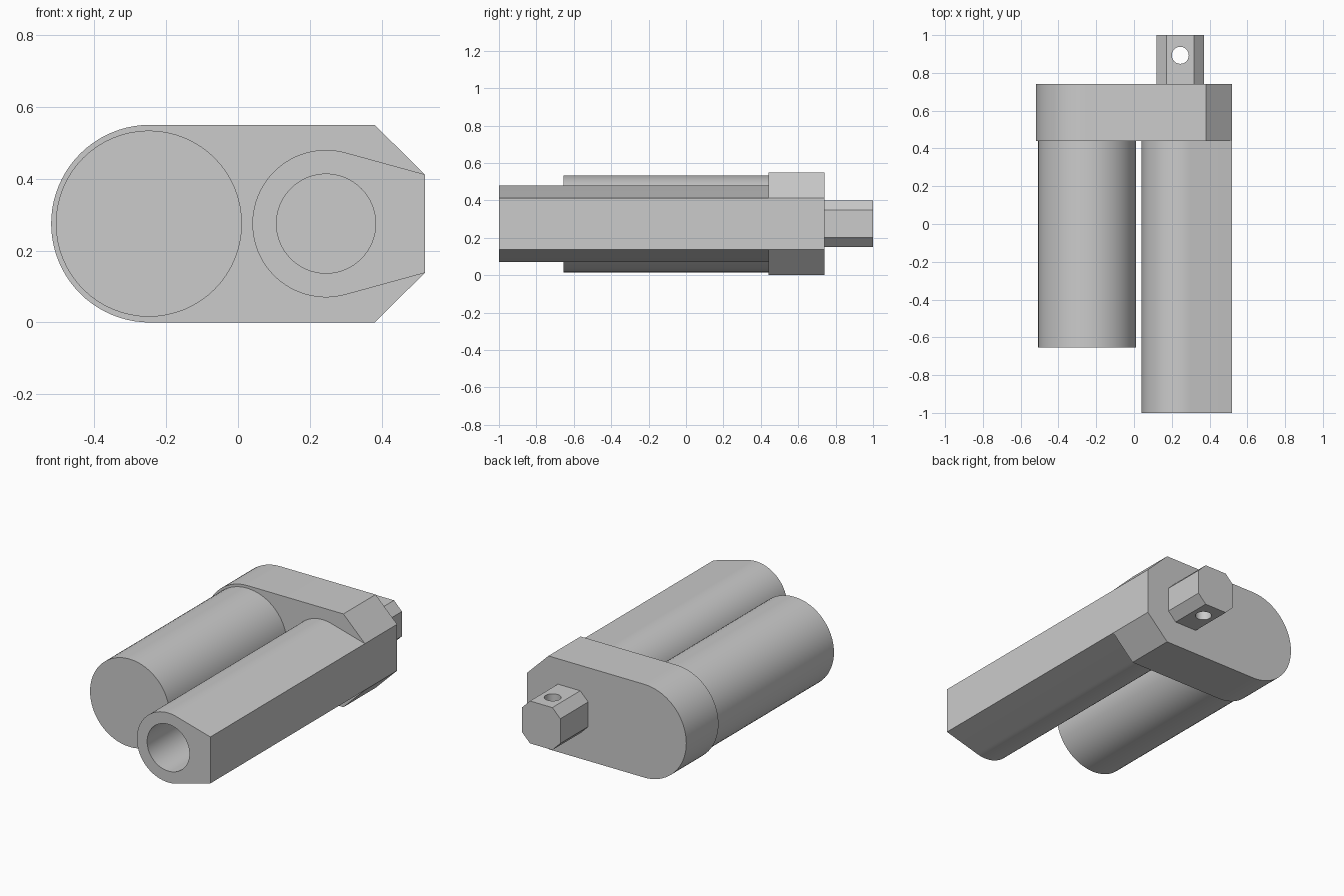
import bpy, bmesh
from math import sin, cos, radians, acos, atan2, hypot, degrees

if "Cube" in bpy.data.objects:
    bpy.data.objects.remove(bpy.data.objects["Cube"])

ZC = 0.275            # shared centre height
MOTOR_X, TUBE_X = -0.248, 0.245


def arc(cx, cz, r, a0, a1, n):
    """Points on an arc in the XZ plane, angles in degrees."""
    return [(cx + r * cos(radians(a0 + (a1 - a0) * i / n)),
             cz + r * sin(radians(a0 + (a1 - a0) * i / n))) for i in range(n + 1)]


def circle(cx, cz, r, n=64):
    return arc(cx, cz, r, 0, 360, n)[:-1]


def extrude(name, profile, start, end, to_point=lambda u, v, w: (u, w, v)):
    """Extrude a closed profile between two distances (along Y by default)."""
    bm = bmesh.new()
    face = bm.faces.new([bm.verts.new(to_point(u, v, start)) for u, v in profile])
    top = bmesh.ops.extrude_face_region(bm, geom=[face])["geom"]
    shift = [b - a for a, b in zip(to_point(0, 0, start), to_point(0, 0, end))]
    bmesh.ops.translate(bm, vec=shift,
                        verts=[g for g in top if isinstance(g, bmesh.types.BMVert)])
    bmesh.ops.recalc_face_normals(bm, faces=bm.faces)
    mesh = bpy.data.meshes.new(name)
    bm.to_mesh(mesh)
    bm.free()
    obj = bpy.data.objects.new(name, mesh)
    bpy.context.collection.objects.link(obj)
    return obj


def activate(obj):
    bpy.ops.object.select_all(action='DESELECT')
    obj.select_set(True)
    bpy.context.view_layer.objects.active = obj


def cut(obj, cutter):
    cutter.hide_render = True
    mod = obj.modifiers.new("hole", 'BOOLEAN')
    mod.operation, mod.solver, mod.object = 'DIFFERENCE', 'EXACT', cutter
    activate(obj)
    bpy.ops.object.modifier_apply(modifier=mod.name)
    bpy.data.objects.remove(cutter)


# Gearbox housing: rounded on the left, chamfered on the right
housing = extrude("gear_housing",
                  arc(-0.245, ZC, 0.275, 90, 270, 40)
                  + [(0.38, 0), (0.52, 0.138), (0.52, 0.412), (0.38, 0.55)],
                  0.44, 0.74)

# Motor cylinder
motor = extrude("motor", circle(MOTOR_X, ZC, 0.259), -0.655, 0.44)

# Outer tube: round body with tangent flats running to the right-hand face
dx, dz, r = 0.52 - TUBE_X, 0.137, 0.205
tangent = degrees(atan2(dz, dx) + acos(r / hypot(dx, dz)))
tube = extrude("outer_tube",
               arc(TUBE_X, ZC, r, tangent, 360 - tangent, 48)
               + [(0.52, ZC - dz), (0.52, ZC + dz)],
               -1.0, 0.44)
cut(tube, extrude("bore_cutter", circle(TUBE_X, ZC, 0.138), -1.1, 0.42))

# Rear mounting lug: chamfered square with a vertical pin hole
h, c = 0.125, 0.073
corners = [(h, c), (c, h), (-c, h), (-h, c), (-h, -c), (-c, -h), (c, -h), (h, -c)]
lug = extrude("mounting_lug", [(TUBE_X + x, ZC + z) for x, z in corners], 0.74, 1.0)
cut(lug, extrude("pin_cutter", circle(TUBE_X, 0.893, 0.045, 32), 0.0, 0.6,
                 lambda u, v, w: (u, v, w)))

for part in (housing, motor, tube, lug):
    activate(part)
    bpy.ops.object.shade_smooth_by_angle(angle=radians(12))
